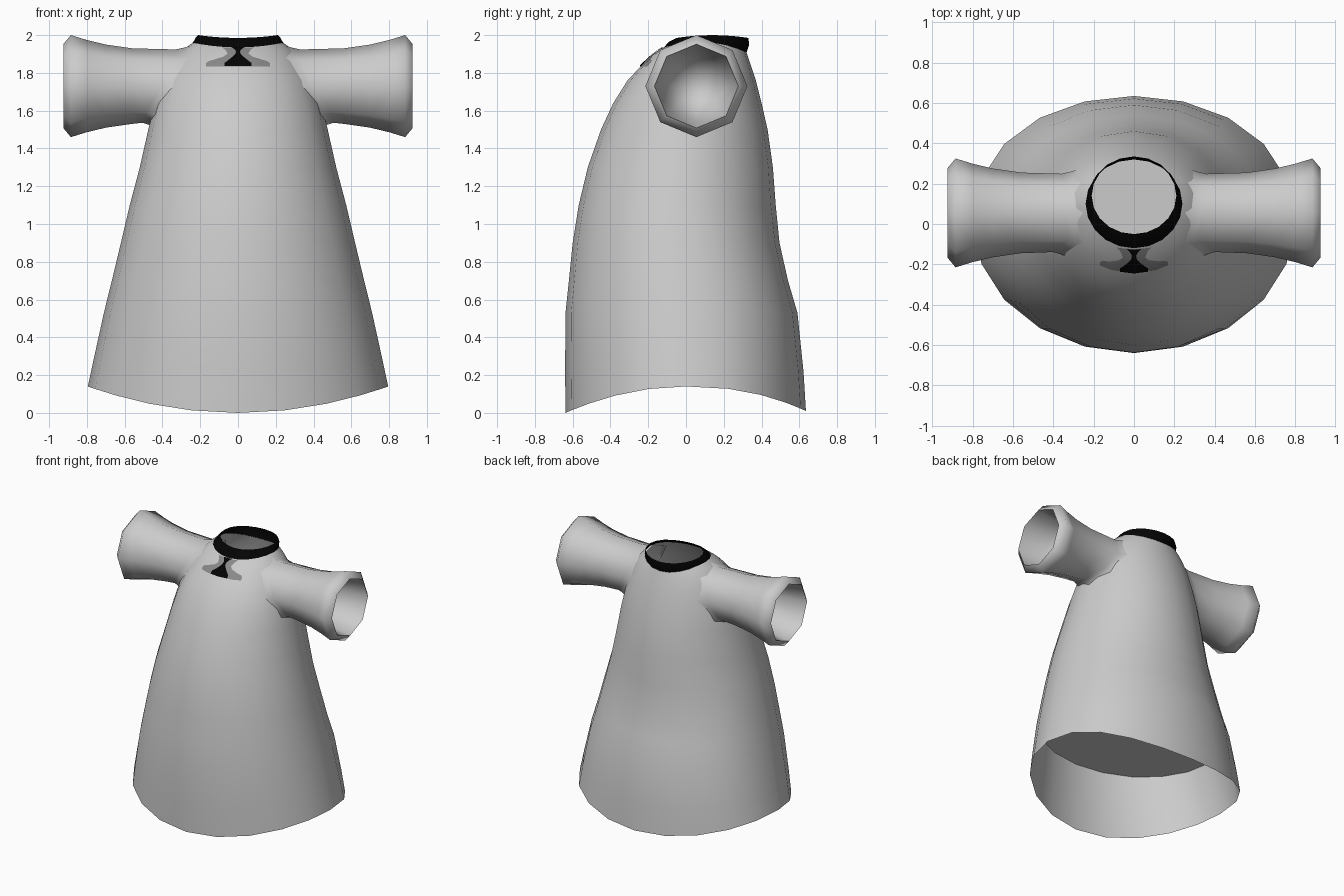
import bpy, bmesh, math
from mathutils import Vector
from mathutils.bvhtree import BVHTree

if "Cube" in bpy.data.objects:
    bpy.data.objects.remove(bpy.data.objects["Cube"])


def material(name, v):
    m = bpy.data.materials.new(name)
    m.diffuse_color = (v, v, v, 1)
    m.use_nodes = True
    m.node_tree.nodes["Principled BSDF"].inputs["Base Color"].default_value = m.diffuse_color
    return m


CLOTH = material("light grey cloth", 0.6)
TRIM = material("black trim", 0.001)
PATCH = material("mid grey patch", 0.25)


def finish(name, bm, mat, angle=50, recalc=True):
    if recalc:
        bmesh.ops.recalc_face_normals(bm, faces=bm.faces)
    me = bpy.data.meshes.new(name)
    bm.to_mesh(me)
    bm.free()
    me.materials.append(mat)
    ob = bpy.data.objects.new(name, me)
    bpy.context.collection.objects.link(ob)
    bpy.ops.object.select_all(action='DESELECT')
    ob.select_set(True)
    bpy.context.view_layer.objects.active = ob
    bpy.ops.object.shade_smooth_by_angle(angle=math.radians(angle))
    return ob


def loft(bm, rings):
    """Bridge successive closed rings of points with quads."""
    loops = [[bm.verts.new(p) for p in r] for r in rings]
    for a, b in zip(loops, loops[1:]):
        n = len(a)
        for i in range(n):
            j = (i + 1) % n
            bm.faces.new((a[i], a[j], b[j], b[i]))
    return loops


def oval(hx, yf, yb, zs, zf=None, zb=None, n=20):
    """Oval ring; height runs from zs at the sides to zf in front, zb behind."""
    zf = zs if zf is None else zf
    zb = zs if zb is None else zb
    pts = []
    for i in range(n):
        a = 2 * math.pi * i / n
        c = math.cos(a)
        z = zs + ((zb if c > 0 else zf) - zs) * c * c
        if c > 1e-6 and zs < 1:      # the skirt is a little fuller behind
            c = c ** 0.88
        pts.append(Vector((hx * math.sin(a), (yf + yb) / 2 + (yb - yf) / 2 * c, z)))
    return pts


# Body: flared gown with a curved hem
NECK = oval(0.24, -0.12, 0.32, 1.96, 1.935, 1.91)
body_rings = [
    oval(0.795, -0.638, 0.635, 0.14, 0.0, 0.01),
    oval(0.765, -0.64, 0.622, 0.28, 0.22, 0.22),
    oval(0.71, -0.638, 0.59, 0.53),
    oval(0.668, -0.62, 0.54, 0.70),
    oval(0.62, -0.60, 0.495, 0.90),
    oval(0.573, -0.568, 0.475, 1.10),
    oval(0.52, -0.52, 0.46, 1.30),
    oval(0.475, -0.45, 0.432, 1.50),
    oval(0.44, -0.385, 0.40, 1.64),
    oval(0.395, -0.31, 0.37, 1.76),
    oval(0.34, -0.225, 0.343, 1.86, 1.85, 1.84),
    oval(0.285, -0.17, 0.33, 1.925, 1.90, 1.88),
    NECK,
]
bm = bmesh.new()
loft(bm, body_rings)
bmesh.ops.recalc_face_normals(bm, faces=bm.faces)
surface = BVHTree.FromBMesh(bm)
finish("gown_body", bm, CLOTH)

# Flat panel closing the inside of the skirt
bm = bmesh.new()
bm.faces.new([bm.verts.new(p) for p in reversed(oval(0.708, -0.636, 0.588, 0.53))])
finish("inner_panel", bm, CLOTH, recalc=False)

# Collar band
bm = bmesh.new()
loft(bm, [[p + Vector((0, 0, -0.003)) for p in NECK],
          oval(0.225, -0.09, 0.335, 1.985, 1.965, 1.95),
          oval(0.21, -0.05, 0.33, 2.0, 1.985, 1.985)])
finish("collar", bm, TRIM)

# Sleeves: octagonal flared tubes with a bevelled cuff and a hollow mouth,
# their roots draped on the shoulder
SLEEVE = [(0.56, 0.2), (0.70, 0.22), (0.80, 0.244), (0.885, 0.27),
          (0.925, 0.222), (0.72, 0.185), (0.60, 0.12), (0.56, 0.04)]


def spoke(k, r):
    a = k * math.pi / 4
    return Vector((0, 0.055 + r * math.sin(a), 1.73 + r * math.cos(a)))


def root(k, r, out):
    """Point on the shoulder along one spoke, moved outward by out."""
    p = spoke(k, r)
    hit = surface.ray_cast(p + Vector((2, 0, 0)), Vector((-1, 0, 0)))[0]
    p.x = (hit.x if hit else 0.2) + out
    return p


for side, label in ((1, "right"), (-1, "left")):
    bm = bmesh.new()
    rings = [[root(k, 0.218, -0.006) for k in range(8)],
             [root(k, 0.205, 0.014) for k in range(8)],
             [root(k, 0.194, 0.05) for k in range(8)]]
    rings += [[spoke(k, r) + Vector((x, 0, 0)) for k in range(8)] for x, r in SLEEVE]
    loops = loft(bm, [[Vector((side * p.x, p.y, p.z)) for p in r] for r in rings])
    bm.faces.new(loops[-1])
    bmesh.ops.recalc_face_normals(bm, faces=bm.faces)
    # outer wall must face away from the sleeve axis
    bm.faces.ensure_lookup_table()
    f = bm.faces[8 * 4]
    c = f.calc_center_median() - spoke(0, 0)
    if f.normal.dot(Vector((0, c.y, c.z))) < 0:
        bmesh.ops.reverse_faces(bm, faces=bm.faces)
    finish("sleeve_" + label, bm, CLOTH, angle=75, recalc=False)


def chest_plate(name, rows, mat, lift, cols=12):
    """Thin plate draped on the chest; rows give height and half width."""
    bm = bmesh.new()
    grid = []
    for z, hw in rows:
        line = []
        for i in range(cols + 1):
            x = hw * (2 * i / cols - 1)
            loc, nor, _, _ = surface.ray_cast(Vector((x, -2, z)), Vector((0, 1, 0)))
            if nor.y > 0:
                nor = -nor
            line.append(bm.verts.new(loc + nor * lift))
        grid.append(line)
    for a, b in zip(grid, grid[1:]):
        for i in range(cols):
            bm.faces.new((a[i], b[i], b[i + 1], a[i + 1]))
    finish(name, bm, mat, recalc=False)


# Chest ornament: grey flared patch with a black centre
chest_plate("chest_patch", [(1.932, 0.085), (1.92, 0.067), (1.90, 0.055),
                            (1.885, 0.075), (1.87, 0.12), (1.86, 0.155),
                            (1.85, 0.168), (1.833, 0.168)], PATCH, 0.003)
chest_plate("chest_patch_centre", [(1.932, 0.035), (1.92, 0.018), (1.91, 0.01),
                                   (1.895, 0.014), (1.88, 0.03), (1.86, 0.055),
                                   (1.85, 0.07), (1.833, 0.07)], TRIM, 0.006)
